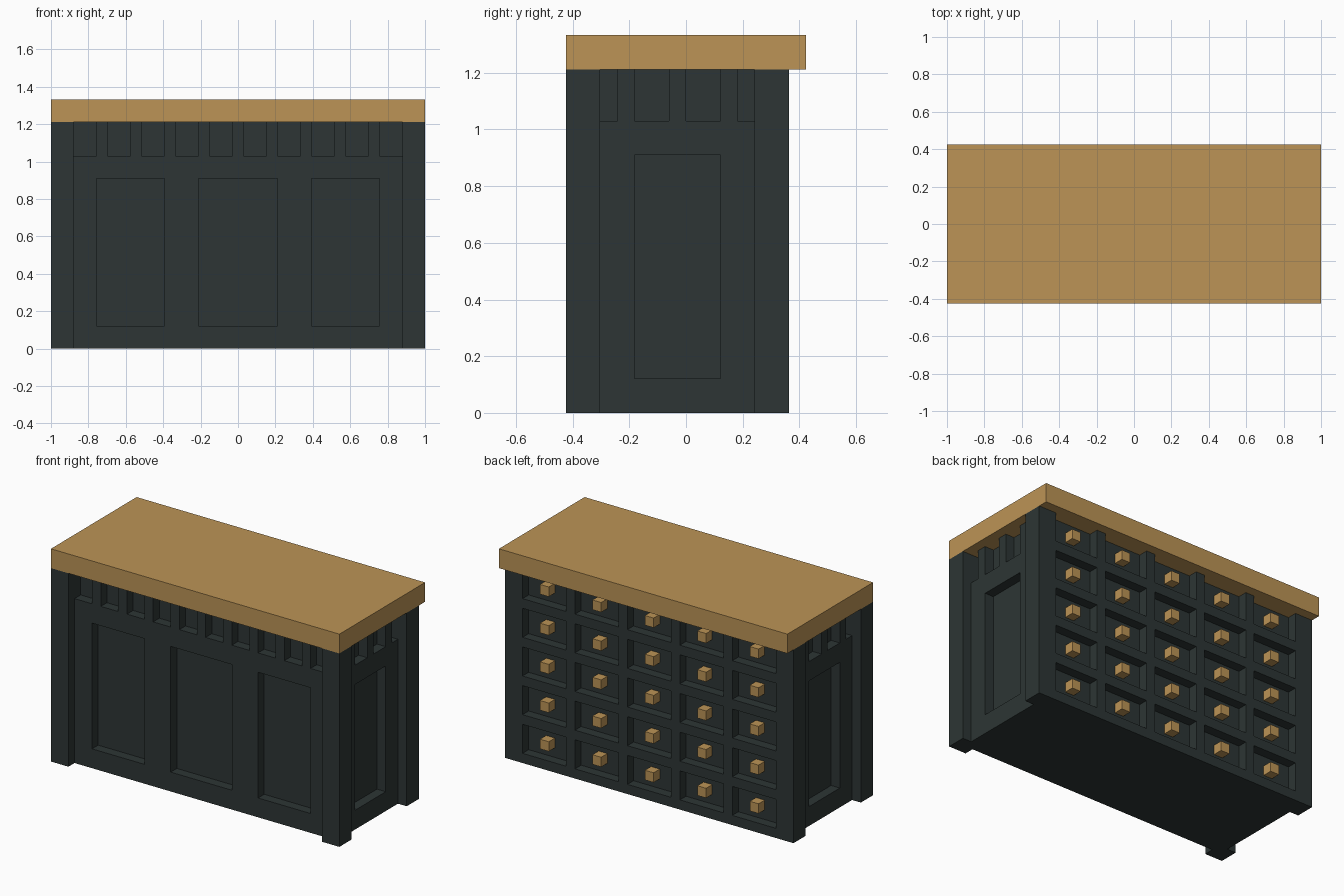
import bpy, bmesh
from mathutils import Vector

if "Cube" in bpy.data.objects:
    bpy.data.objects.remove(bpy.data.objects["Cube"])

U = 2 / 33  # one block unit; all sizes below are in blocks


def material(name, rgb):
    m = bpy.data.materials.new(name)
    m.diffuse_color = (*rgb, 1)
    m.use_nodes = True
    m.node_tree.nodes["Principled BSDF"].inputs["Base Color"].default_value = m.diffuse_color
    return m


DARK = material("dark_slate_paint", (0.026, 0.036, 0.035))
WOOD = material("tan_wood", (0.503, 0.296, 0.093))


def finish(bm, name, mat):
    bmesh.ops.scale(bm, vec=(U, U, U), verts=bm.verts)
    me = bpy.data.meshes.new(name)
    bm.to_mesh(me)
    bm.free()
    me.materials.append(mat)
    ob = bpy.data.objects.new(name, me)
    bpy.context.collection.objects.link(ob)
    return ob


def add_box(bm, lo, hi):
    lo, hi = Vector(lo), Vector(hi)
    vs = bmesh.ops.create_cube(bm, size=1)["verts"]
    bmesh.ops.scale(bm, vec=hi - lo, verts=vs)
    bmesh.ops.translate(bm, vec=(lo + hi) / 2, verts=vs)


def box(name, lo, hi, mat):
    bm = bmesh.new()
    add_box(bm, lo, hi)
    return finish(bm, name, mat)


def quad(bm, pts, normal):
    f = bm.faces.new([bm.verts.new(p) for p in pts])
    f.normal_update()
    if f.normal.dot(normal) < 0:
        f.normal_flip()


def panel(name, place, u0, u1, holes):
    """Wall with rectangular recesses (ua, ub, va, vb), one block deep.
    place(u, v, depth) gives the position in space."""
    bm = bmesh.new()
    us = sorted({u0, u1} | {h[k] for h in holes for k in (0, 1)})
    vs = sorted({0, 20} | {h[k] for h in holes for k in (2, 3)})
    P = lambda u, v, d: Vector(place(u, v, d))
    out = P(0, 0, 0) - P(0, 0, 1)
    du, dv = P(1, 0, 0) - P(0, 0, 0), P(0, 1, 0) - P(0, 0, 0)

    def depth(i, j):
        u, v = (us[i] + us[i + 1]) / 2, (vs[j] + vs[j + 1]) / 2
        return int(any(a < u < b and c < v < d for a, b, c, d in holes))

    for i in range(len(us) - 1):
        for j in range(len(vs) - 1):
            a, b, c, e, d = us[i], us[i + 1], vs[j], vs[j + 1], depth(i, j)
            quad(bm, [P(a, c, d), P(b, c, d), P(b, e, d), P(a, e, d)], out)
            # recess walls where neighbouring depths differ
            if i < len(us) - 2 and depth(i + 1, j) != d:
                quad(bm, [P(b, c, 0), P(b, e, 0), P(b, e, 1), P(b, c, 1)],
                     du * (1 if d == 0 else -1))
            if j < len(vs) - 2 and depth(i, j + 1) != d:
                quad(bm, [P(a, e, 0), P(b, e, 0), P(b, e, 1), P(a, e, 1)],
                     dv * (1 if d == 0 else -1))
    bmesh.ops.remove_doubles(bm, verts=bm.verts, dist=1e-4)
    return finish(bm, name, DARK)


# Countertop slab
box("countertop", (-16.5, -7, 20), (16.5, 7, 22), WOOD)

# Corner posts
for sx, side in ((-1, "left"), (1, "right")):
    xs = sorted((sx * 14.5, sx * 16.5))
    for y0, end in ((-7, "front"), (4, "back")):
        box(f"{end}_{side}_post", (xs[0], y0, 0), (xs[1], y0 + 2, 20), DARK)

# Front: three tall panels under a row of notches
front = [(-12.5, -6.5, 2, 15), (-3.5, 3.5, 2, 15), (6.5, 12.5, 2, 15)]
front += [(-14.5 + 3 * k, -12.5 + 3 * k, 17, 20) for k in range(10)]
panel("front_panel", lambda u, v, d: (u, d - 6, v), -14.5, 14.5, front)

# Sides: one tall panel under notches
ends = [(-3, 2, 2, 15), (-5, -4, 17, 20), (-3, -1, 17, 20),
        (0, 2, 17, 20), (3, 4, 17, 20)]
for s, side in ((-1, "left"), (1, "right")):
    panel(f"{side}_panel", lambda u, v, d: (s * (15.5 - d), u, v), -5, 4, ends)

# Back: five by five drawer recesses
cells = [(-14.5 + 6 * i, 1 + 4 * j) for i in range(5) for j in range(5)]
panel("drawer_back", lambda u, v, d: (u, 6 - d, v), -14.5, 14.5,
      [(x, x + 5, z, z + 3) for x, z in cells])

# Drawer knobs, flush with the back frame
bm = bmesh.new()
for x, z in cells:
    add_box(bm, (x + 2, 5, z + 1), (x + 3, 6, z + 2))
finish(bm, "drawer_knobs", WOOD)

# Underside
bm = bmesh.new()
quad(bm, [(-15.5, -6, 0), (15.5, -6, 0), (15.5, 6, 0), (-15.5, 6, 0)],
     Vector((0, 0, -1)))
finish(bm, "base_board", DARK)
